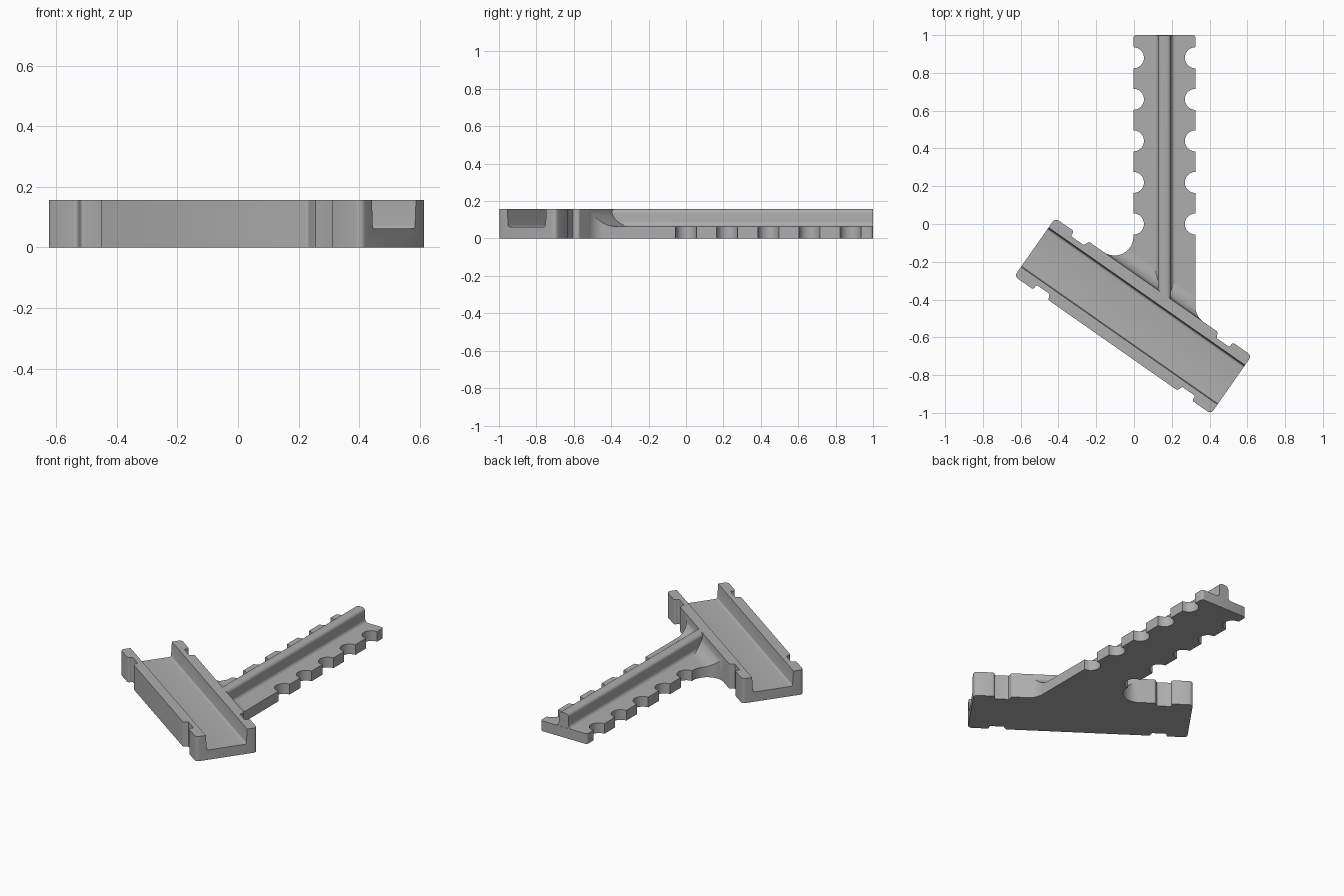
import bpy, bmesh
from math import sin, cos, radians
from mathutils import Vector

if "Cube" in bpy.data.objects:
    bpy.data.objects.remove(bpy.data.objects["Cube"], do_unlink=True)

grey = bpy.data.materials.new("plain_grey")
grey.use_nodes = True
colour = (0.42, 0.42, 0.42, 1)
grey.diffuse_color = colour
grey.node_tree.nodes["Principled BSDF"].inputs["Base Color"].default_value = colour

# Tilted frame of the head: u runs along it, v across it towards the handle
TILT = radians(-35)
U = Vector((cos(TILT), sin(TILT), 0))
V = Vector((-sin(TILT), cos(TILT), 0))
CENTRE = Vector((-0.005, -0.487, 0))
HALF_LEN, HALF_WID, TOP = 0.635, 0.188, 0.157
PLATE, FLOOR = 0.065, 0.062
LEFT, RIGHT = -0.003, 0.325


def arc(cx, cy, r, a0, a1, n=8):
    """Points on an arc, angles in degrees."""
    steps = [radians(a0 + (a1 - a0) * i / n) for i in range(n + 1)]
    return [(cx + r * cos(a), cy + r * sin(a)) for a in steps]


def loft(name, first, last):
    """Solid between two matching outlines."""
    bm = bmesh.new()
    a = [bm.verts.new(p) for p in first]
    b = [bm.verts.new(p) for p in last]
    bm.faces.new(a)
    bm.faces.new(b)
    n = len(a)
    for i in range(n):
        j = (i + 1) % n
        bm.faces.new((a[i], a[j], b[j], b[i]))
    bmesh.ops.recalc_face_normals(bm, faces=bm.faces)
    mesh = bpy.data.meshes.new(name)
    bm.to_mesh(mesh)
    bm.free()
    mesh.materials.append(grey)
    ob = bpy.data.objects.new(name, mesh)
    bpy.context.collection.objects.link(ob)
    return ob


def prism(name, outline, z0, z1):
    return loft(name, [(x, y, z0) for x, y in outline], [(x, y, z1) for x, y in outline])


def head_point(u, v, z=0):
    return CENTRE + U * u + V * v + Vector((0, 0, z))


def head_bar(name, profile, u0, u1):
    """Profile in (v, z) swept along the head."""
    return loft(name, [head_point(u0, v, z) for v, z in profile],
                [head_point(u1, v, z) for v, z in profile])


def apply_boolean(ob, cutter, operation):
    mod = ob.modifiers.new("cut", "BOOLEAN")
    mod.operation, mod.object, mod.solver = operation, cutter, "EXACT"
    graph = bpy.context.evaluated_depsgraph_get()
    ob.data = bpy.data.meshes.new_from_object(ob.evaluated_get(graph))
    ob.modifiers.clear()
    bpy.data.objects.remove(cutter, do_unlink=True)


def edge_y(x, v):
    """The y where the line at height v across the head meets x."""
    return CENTRE.y + (v - V.x * (x - CENTRE.x)) / V.y


# Head block: rounded corners and a shallow notch near each end of both sides
corner, deep = 0.022, 0.03
quarter = [(HALF_LEN, 0)]
quarter += arc(HALF_LEN - corner, HALF_WID - corner, corner, 0, 90, 5)
quarter += arc(0.525, HALF_WID - 0.012, 0.012, 90, 180, 3)
quarter += arc(0.505, HALF_WID - deep + 0.008, 0.008, 0, -90, 3)
quarter += [(0.43, HALF_WID - deep)]
quarter += arc(0.41, HALF_WID - 0.01, 0.01, 0, 90, 3)
half = quarter + [(-u, v) for u, v in reversed(quarter)]
outline = half + [(-u, -v) for u, v in half[1:-1]]
outline = [p for i, p in enumerate(outline) if p != outline[i - 1]]
# Drop the repeated end middles left by the mirroring
flat = [head_point(u, v).to_2d() for u, v in outline]
head = prism("head_channel", flat, 0, TOP)

# Open channel through the head with drafted walls and filleted floor
side = arc(0.11, FLOOR + 0.012, 0.012, -90, -5, 4) + [(0.130, TOP + 0.05)]
channel = head_bar("channel_cutter", side + [(-v, z) for v, z in reversed(side)], -1, 1)
apply_boolean(head, channel, "DIFFERENCE")

# Handle outline: scalloped sides, rounded end, flares blending into the head
flare = 0.1
ly = edge_y(LEFT - flare, HALF_WID + flare)
ry = edge_y(RIGHT + flare, HALF_WID + flare)
grips = [0.22 * i for i in range(5)]
turn = -125
right_side = arc(RIGHT + flare, ry, flare, 180 - turn - 180 + 110, 180)
left_side = arc(LEFT - flare, ly, flare, 0, turn, 12)
handle_outline = list(right_side)
for y in grips:
    handle_outline += arc(RIGHT, y, 0.056, 270, 90, 12)
handle_outline += arc(RIGHT - 0.015, 0.985, 0.015, 0, 90, 4)
handle_outline += arc(LEFT + 0.015, 0.985, 0.015, 90, 180, 4)
for y in reversed(grips):
    handle_outline += arc(LEFT, y, 0.056, 90, -90, 12)
handle_outline += left_side
# Close the outline inside the back wall of the head
sunk = V.to_2d() * 0.04
handle_outline += [Vector(left_side[-1]) - sunk, Vector(right_side[0]) - sunk]
handle = prism("handle_plate", handle_outline, 0, PLATE)

# Concave blend rising from the handle to the rim of the head
r = TOP - PLATE
blend_profile = [(HALF_WID - 0.03, 0.02), (HALF_WID - 0.03, TOP - 0.0005)]
blend_profile += arc(HALF_WID + r, TOP - 0.0005, r, 180, 270, 10)
blend_profile += [(HALF_WID + r, 0.02)]
blend = head_bar("handle_blend", blend_profile, -0.5, 0.5)
mask = prism("blend_cutter", handle_outline, -0.1, 0.3)
apply_boolean(blend, mask, "INTERSECT")

# Central rib: rounded top, filleted foot, end mitred into the head wall
mid, rib, foot, crown = 0.162, 0.034, 0.024, 0.022
rib_half = [(rib + foot, PLATE - 0.02)]
rib_half += arc(rib + foot, PLATE + foot, foot, 270, 180, 6)
rib_half += arc(rib - crown, TOP - crown, crown, 0, 90, 6)
rib_profile = rib_half + [(-x, z) for x, z in reversed(rib_half)]
rib_profile = [(mid + x, z) for x, z in rib_profile]
loft("handle_rib", [(x, edge_y(x, 0.16), z - 0.0003) for x, z in rib_profile],
     [(x, 0.999, z - 0.0003) for x, z in rib_profile])

# Smooth the curved faces while keeping real edges crisp
for ob in bpy.context.collection.objects:
    if ob.type == "MESH" and ob.data.materials and ob.data.materials[0] == grey:
        bpy.ops.object.select_all(action="DESELECT")
        ob.select_set(True)
        bpy.context.view_layer.objects.active = ob
        bpy.ops.object.shade_smooth_by_angle(angle=radians(32))
